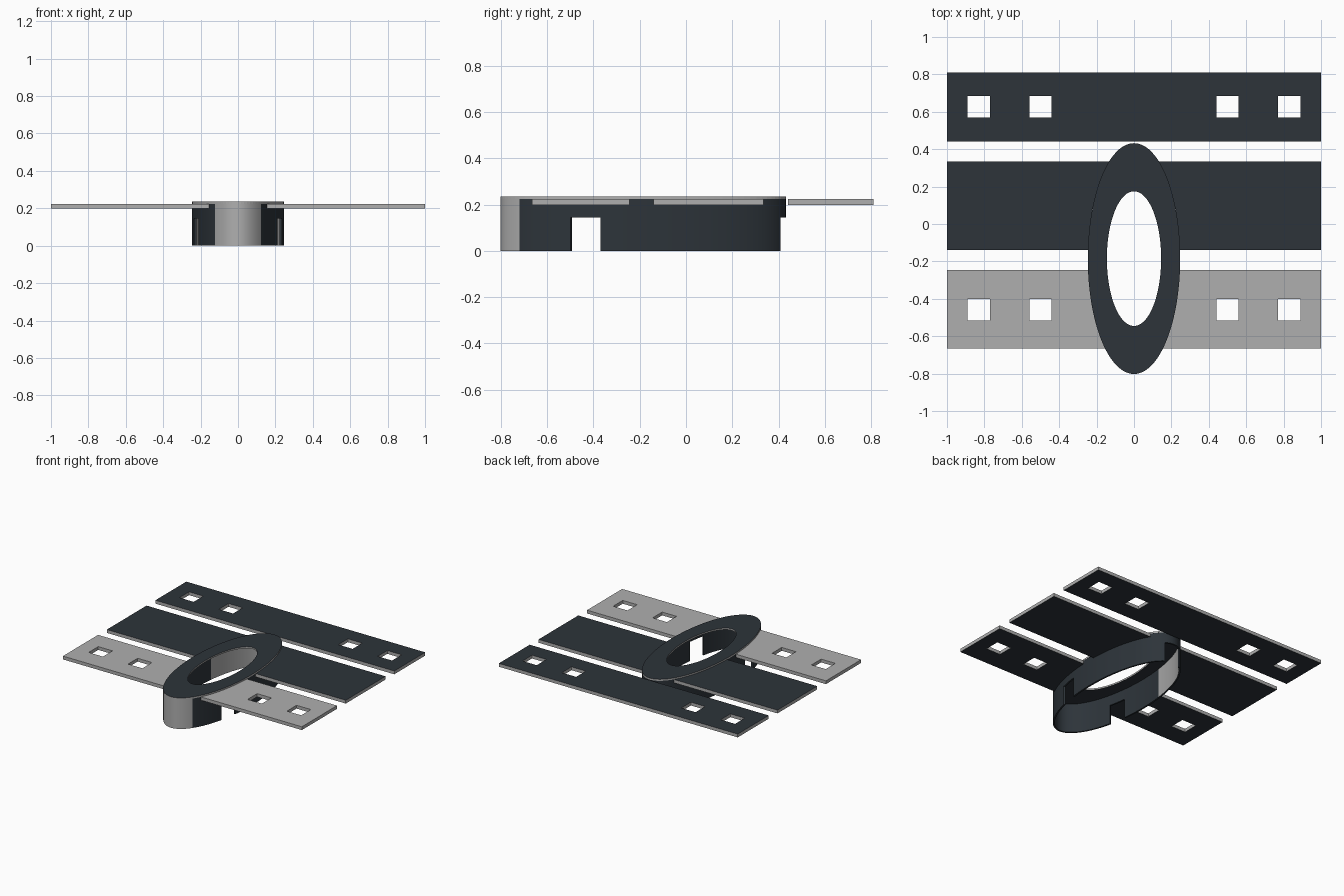
import bpy, bmesh, math

if "Cube" in bpy.data.objects:
    bpy.data.objects.remove(bpy.data.objects["Cube"])

CY = -0.185                 # ring centre in y
RX, RY = 0.247, 0.617       # ring outer radii
IX, IY = 0.145, 0.36        # flange opening radii
Z_PLATE = (0.198, 0.223)
Z_FLANGE = (0.223, 0.235)
NOTCH_Z = 0.145


def material(name, rgb):
    m = bpy.data.materials.new(name)
    m.diffuse_color = (*rgb, 1)
    m.use_nodes = True
    m.node_tree.nodes["Principled BSDF"].inputs["Base Color"].default_value = m.diffuse_color
    return m


DARK = material("dark_slate", (0.026, 0.034, 0.042))
GREY = material("light_grey", (0.43, 0.43, 0.43))


def finish(name, mesh):
    obj = bpy.data.objects.new(name, mesh)
    bpy.context.collection.objects.link(obj)
    for m in (DARK, GREY):
        mesh.materials.append(m)
    return obj


def extruded(name, loops, z, grey_top=False):
    """Fill closed 2D outlines (inner ones become holes) and extrude them."""
    curve = bpy.data.curves.new(name, 'CURVE')
    curve.dimensions = '2D'
    curve.fill_mode = 'BOTH'
    curve.extrude = (z[1] - z[0]) / 2
    for pts in loops:
        s = curve.splines.new('POLY')
        s.points.add(len(pts) - 1)
        for p, (x, y) in zip(s.points, pts):
            p.co = (x, y, 0, 1)
        s.use_cyclic_u = True
    tmp = bpy.data.objects.new(name + "_outline", curve)
    mesh = bpy.data.meshes.new_from_object(tmp)
    bpy.data.objects.remove(tmp)
    mesh.name = name
    mesh.materials.clear()
    obj = finish(name, mesh)
    bm = bmesh.new()
    bm.from_mesh(mesh)
    bmesh.ops.remove_doubles(bm, verts=bm.verts, dist=1e-5)
    bmesh.ops.translate(bm, verts=bm.verts, vec=(0, 0, (z[0] + z[1]) / 2))
    bmesh.ops.recalc_face_normals(bm, faces=bm.faces)
    # Cut edges are grey, broad faces dark unless the top is grey
    for f in bm.faces:
        f.smooth = False
        side = abs(f.normal.z) < 0.5
        f.material_index = int(side or (grey_top and f.normal.z > 0.5))
    bm.to_mesh(mesh)
    bm.free()
    return obj


def rect(x0, x1, y0, y1):
    return [(x0, y0), (x1, y0), (x1, y1), (x0, y1)]


def ellipse(rx, ry, n=96):
    return [(rx * math.cos(2 * math.pi * i / n), CY + ry * math.sin(2 * math.pi * i / n))
            for i in range(n)]


def half_plate(side, y0, y1):
    """Half plate whose inner end follows the ring wall."""
    arc = []
    for i in range(21):
        y = y1 + (y0 - y1) * i / 20
        arc.append((side * RX * math.sqrt(1 - ((y - CY) / RY) ** 2), y))
    return [(side, y0), (side, y1)] + arc


def holes(side, y0, y1):
    return [rect(*sorted((side * a, side * b)), y0, y1) for a, b in ((0.44, 0.56), (0.77, 0.89))]


# Plates
extruded("back_plate", [rect(-1, 1, 0.44, 0.81)] + holes(1, 0.57, 0.685) + holes(-1, 0.57, 0.685), Z_PLATE)
for side, label in ((-1, "left"), (1, "right")):
    extruded("middle_plate_" + label, [half_plate(side, -0.14, 0.335)], Z_PLATE)
    extruded("front_plate_" + label, [half_plate(side, -0.665, -0.245)] + holes(side, -0.515, -0.40),
             Z_PLATE, grey_top=True)

# Oval top flange
flange = extruded("oval_flange", [ellipse(RX, RY), ellipse(IX, IY)], Z_FLANGE)


# Thin oval wall with notches at both sides and at the back
def angle_at(y):
    return math.asin((y - CY) / RY)


breaks = [angle_at(y) for y in (-0.72, -0.5, -0.37, 0.0)] + [math.acos(0.065 / RX)]
breaks += [math.pi - a for a in breaks]
breaks = [b % (2 * math.pi) for b in breaks]
angles = [2 * math.pi * i / 96 for i in range(96)]
angles = sorted([a for a in angles if all(abs(a - b) > 0.02 for b in breaks)] + breaks)
N = len(angles)
T = 0.014


def bottom(i):
    a = angles[i % N]
    b = angles[(i + 1) % N] + (2 * math.pi if (i + 1) % N == 0 else 0)
    m = (a + b) / 2
    y = CY + RY * math.sin(m)
    notch = -0.5 < y < -0.37 or (y > 0.3 and abs(RX * math.cos(m)) < 0.065)
    return NOTCH_Z if notch else 0.0


bm = bmesh.new()
rows = []
for a in angles:
    c, s = math.cos(a), math.sin(a)
    rows.append([[bm.verts.new((rx * c, CY + ry * s, z)) for z in (0, NOTCH_Z, Z_FLANGE[0])]
                 for rx, ry in ((RX - 0.001, RY - 0.001), (RX - T, RY - T))])


def face(*verts, grey=False):
    f = bm.faces.new(verts)
    f.material_index = int(grey)
    f.smooth = True


for i in range(N):
    (o0, n0), (o1, n1) = rows[i], rows[(i + 1) % N]
    y = (o0[0].co.y + o1[0].co.y) / 2
    low = 1 if bottom(i) else 0
    for k in range(low, 2):
        face(o0[k], o1[k], o1[k + 1], o0[k + 1], grey=y < -0.72)
        face(n0[k], n0[k + 1], n1[k + 1], n1[k], grey=y > 0.0)
    face(o0[low], n0[low], n1[low], o1[low])
    face(o0[2], o1[2], n1[2], n0[2])
    if bottom(i) != bottom((i - 1) % N):
        face(o0[0], o0[1], n0[1], n0[0])
bmesh.ops.delete(bm, geom=[v for v in bm.verts if not v.link_faces], context='VERTS')
bmesh.ops.recalc_face_normals(bm, faces=bm.faces)
mesh = bpy.data.meshes.new("oval_wall")
bm.to_mesh(mesh)
bm.free()
mesh.set_sharp_from_angle(angle=math.radians(30))
finish("oval_wall", mesh)
